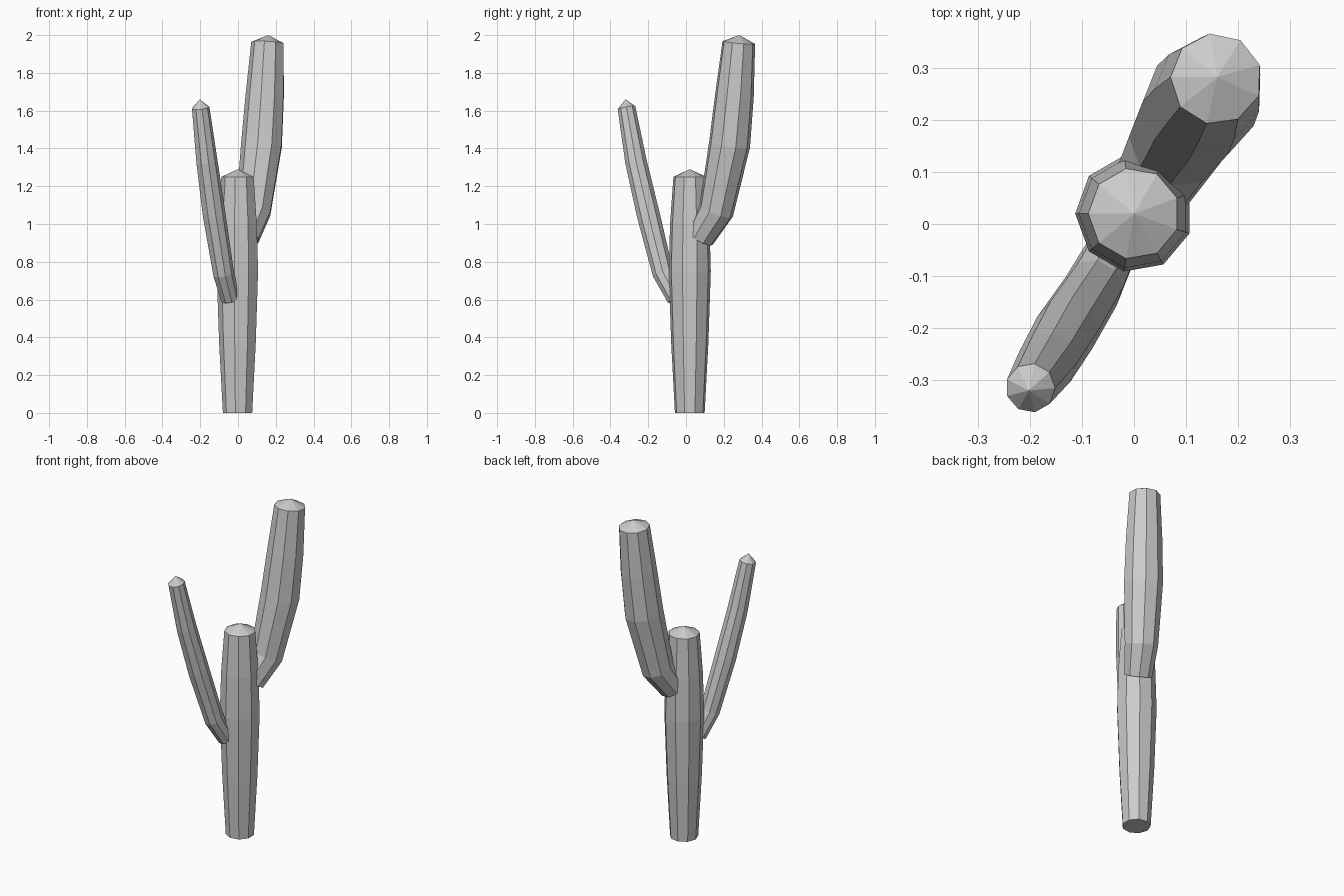
import bpy, bmesh, math
from mathutils import Vector

if "Cube" in bpy.data.objects:
    bpy.data.objects.remove(bpy.data.objects["Cube"])

SIDES = 9
mat = bpy.data.materials.new("plain grey")
mat.diffuse_color = (0.6, 0.6, 0.6, 1)
mat.use_nodes = True
mat.node_tree.nodes["Principled BSDF"].inputs["Base Color"].default_value = mat.diffuse_color


def stem(name, rings, tip, outward):
    """Nine-sided tube through rings (x, y, z, radius), closed by a low pointed cap.
    One corner of every ring points towards the outward angle (degrees)."""
    a = math.radians(outward)
    out = Vector((math.cos(a), math.sin(a), 0))
    pts = [Vector(r[:3]) for r in rings]
    dirs = [(q - p).normalized() for p, q in zip(pts, pts[1:])]
    bm = bmesh.new()
    loops = []
    for i, p in enumerate(pts):
        t = (dirs[max(i - 1, 0)] + dirs[min(i, len(dirs) - 1)]).normalized()
        u = (out - t * out.dot(t)).normalized()
        v = t.cross(u)
        loop = []
        for k in range(SIDES):
            b = 2 * math.pi * k / SIDES
            loop.append(bm.verts.new(p + (u * math.cos(b) + v * math.sin(b)) * rings[i][3]))
        loops.append(loop)
    top = bm.verts.new(tip)
    bm.faces.new(loops[0][::-1])
    for k in range(SIDES):
        n = (k + 1) % SIDES
        for lo, hi in zip(loops, loops[1:]):
            bm.faces.new((lo[k], lo[n], hi[n], hi[k]))
        bm.faces.new((loops[-1][k], loops[-1][n], top))
    bmesh.ops.recalc_face_normals(bm, faces=bm.faces)
    me = bpy.data.meshes.new(name)
    bm.to_mesh(me)
    bm.free()
    me.materials.append(mat)
    bpy.context.collection.objects.link(bpy.data.objects.new(name, me))


# upright trunk
stem("trunk", [(0, 0.02, z, r) for z, r in
               ((0, 0.08), (0.37, 0.1), (0.75, 0.113), (1.0, 0.106), (1.25, 0.088))],
     (0, 0.02, 1.29), 180)

# thick upper arm, leaning back right
stem("large_arm", [(0.035, 0.075, 0.93, 0.08), (0.083, 0.16, 1.07, 0.095),
                   (0.127, 0.23, 1.42, 0.111), (0.144, 0.256, 1.68, 0.104),
                   (0.158, 0.279, 1.96, 0.088)],
     (0.16, 0.282, 2.0), 58)

# thin lower arm, leaning front left
stem("small_arm", [(-0.043, -0.052, 0.605, 0.05), (-0.078, -0.122, 0.74, 0.057),
                   (-0.128, -0.2, 1.05, 0.062), (-0.166, -0.265, 1.33, 0.058),
                   (-0.199, -0.315, 1.615, 0.048)],
     (-0.202, -0.32, 1.66), 240)
